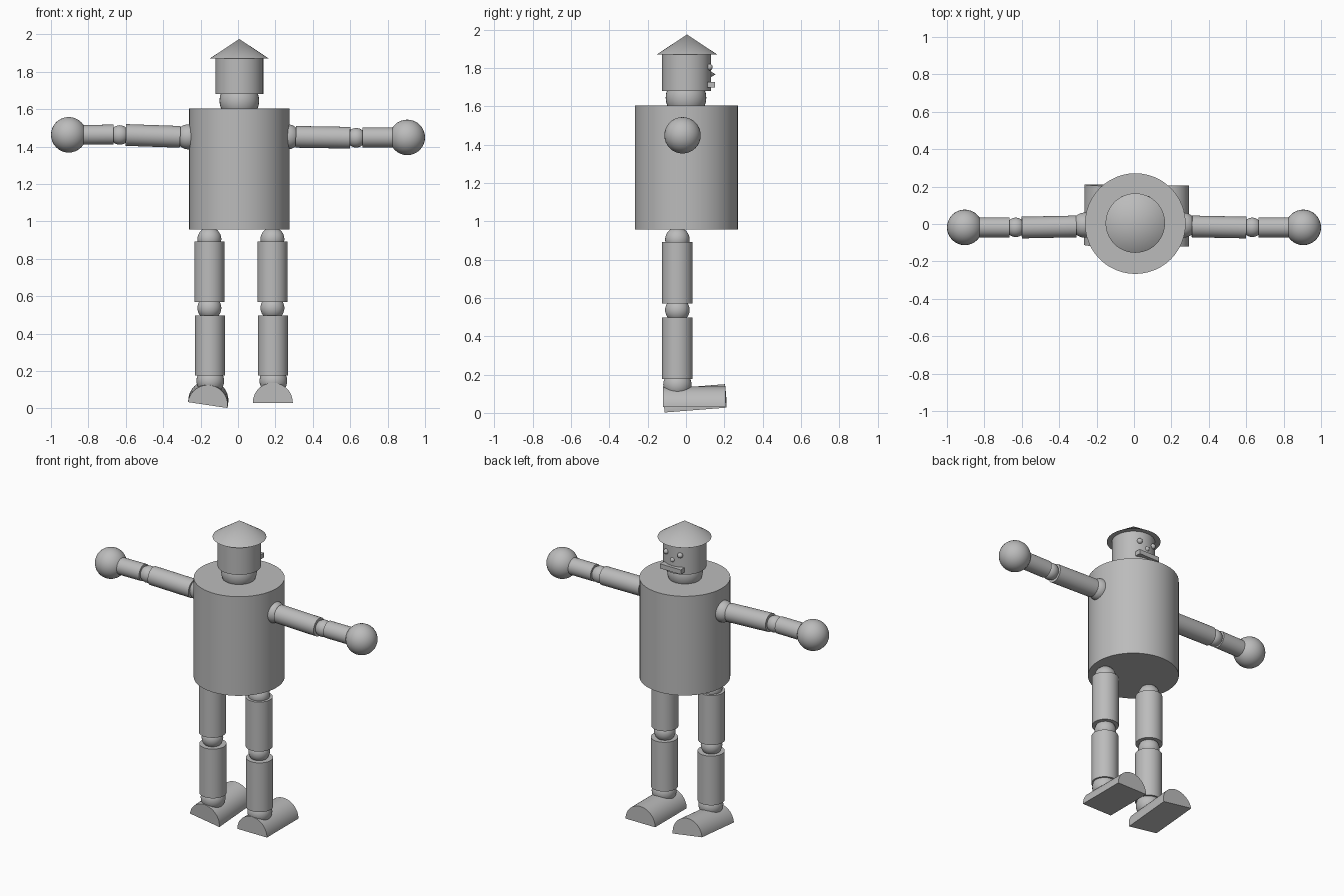
import bpy
import bmesh
from math import radians, cos, sin, pi
from mathutils import Vector, Matrix

cube = bpy.data.objects.get("Cube")
if cube:
    bpy.data.objects.remove(cube, do_unlink=True)

grey = bpy.data.materials.new("plain grey")
grey.use_nodes = True
colour = (0.5, 0.5, 0.5, 1)
grey.diffuse_color = colour
grey.node_tree.nodes["Principled BSDF"].inputs["Base Color"].default_value = colour


def finish(name, smooth=True):
    ob = bpy.context.object
    ob.name = ob.data.name = name
    ob.data.materials.append(grey)
    if smooth:
        bpy.ops.object.shade_smooth_by_angle(angle=radians(35))
    return ob


def ball(name, centre, r):
    bpy.ops.mesh.primitive_uv_sphere_add(segments=32, ring_count=16, radius=r, location=centre)
    return finish(name)


def rod(name, start, end, r, tip=None):
    """Cylinder, or cone when tip is given, between two points."""
    a, b = Vector(start), Vector(end)
    bpy.ops.mesh.primitive_cone_add(vertices=48, radius1=r, radius2=r if tip is None else tip,
                                    depth=(b - a).length, location=(a + b) / 2)
    bpy.context.object.rotation_euler = (b - a).to_track_quat("Z", "Y").to_euler()
    return finish(name)


def foot(name, heel, length, r, pitch=0, roll=0):
    """Half cylinder lying along y with its flat side down."""
    bm = bmesh.new()
    steps = 24
    arc = [bm.verts.new((r * cos(pi * i / steps), 0, r * sin(pi * i / steps)))
           for i in range(steps + 1)]
    face = bm.faces.new(arc)
    out = bmesh.ops.extrude_face_region(bm, geom=[face])
    bmesh.ops.translate(bm, vec=(0, length, 0),
                        verts=[v for v in out["geom"] if isinstance(v, bmesh.types.BMVert)])
    bmesh.ops.recalc_face_normals(bm, faces=bm.faces)
    mesh = bpy.data.meshes.new(name)
    bm.to_mesh(mesh)
    bm.free()
    ob = bpy.data.objects.new(name, mesh)
    bpy.context.collection.objects.link(ob)
    bpy.ops.object.select_all(action="DESELECT")
    ob.select_set(True)
    bpy.context.view_layer.objects.active = ob
    ob.location = heel
    ob.rotation_euler = (radians(pitch), radians(roll), 0)
    finish(name)


# Torso, neck, head and hat
X = 0.007
rod("torso", (X, 0.002, 0.957), (X, 0.002, 1.604), 0.269)
ball("neck", (X, 0, 1.645), 0.106)
rod("head", (X, 0.003, 1.68), (X, 0.003, 1.87), 0.128)
rod("hat", (X, 0.005, 1.87), (X, 0.005, 1.975), 0.159, 0)

# Face, on the +y side
for side, s in (("left", 1), ("right", -1)):
    ball(side + "_eye", (X + s * 0.05, 0.122, 1.805), 0.017)
rod("nose", (X, 0.125, 1.767), (X, 0.155, 1.767), 0.018, 0)
bpy.ops.mesh.primitive_cube_add(size=1, location=(X, 0.132, 1.713))
bpy.context.object.scale = (0.15, 0.038, 0.03)
finish("mouth", False)

# Arms: the heights are those of the shoulder, elbow and hand
for side, s, z_elbow, z_hand in (("left", 1, 1.447, 1.449), ("right", -1, 1.462, 1.463)):
    ball(side + "_shoulder", (s * 0.265, -0.006, 1.452), 0.067)
    rod(side + "_upper_arm", (s * 0.31, -0.013, 1.452), (s * 0.60, -0.019, z_elbow), 0.058)
    ball(side + "_elbow", (s * 0.632, -0.018, z_elbow), 0.052)
    rod(side + "_forearm", (s * 0.665, -0.018, z_elbow + 0.002), (s * 0.84, -0.018, z_hand), 0.053)
    ball(side + "_hand", (s * 0.905, -0.018, z_hand), 0.095)

# Legs
for side, x in (("left", 0.184), ("right", -0.153)):
    y = -0.045
    ball(side + "_hip", (x, y, 0.905), 0.064)
    rod(side + "_thigh", (x, y, 0.57), (x, y, 0.893), 0.08)
    ball(side + "_knee", (x, y, 0.537), 0.064)
    rod(side + "_shin", (x + 0.003, y, 0.176), (x + 0.003, y, 0.497), 0.08)
    ball(side + "_ankle", (x + 0.005, y, 0.147), 0.074)

# Feet: one level, one tilted
foot("left_foot", (0.186, -0.12, 0.03), 0.325, 0.107)
foot("right_foot", (-0.162, -0.112, 0.018), 0.325, 0.107, pitch=4.5, roll=8.5)
